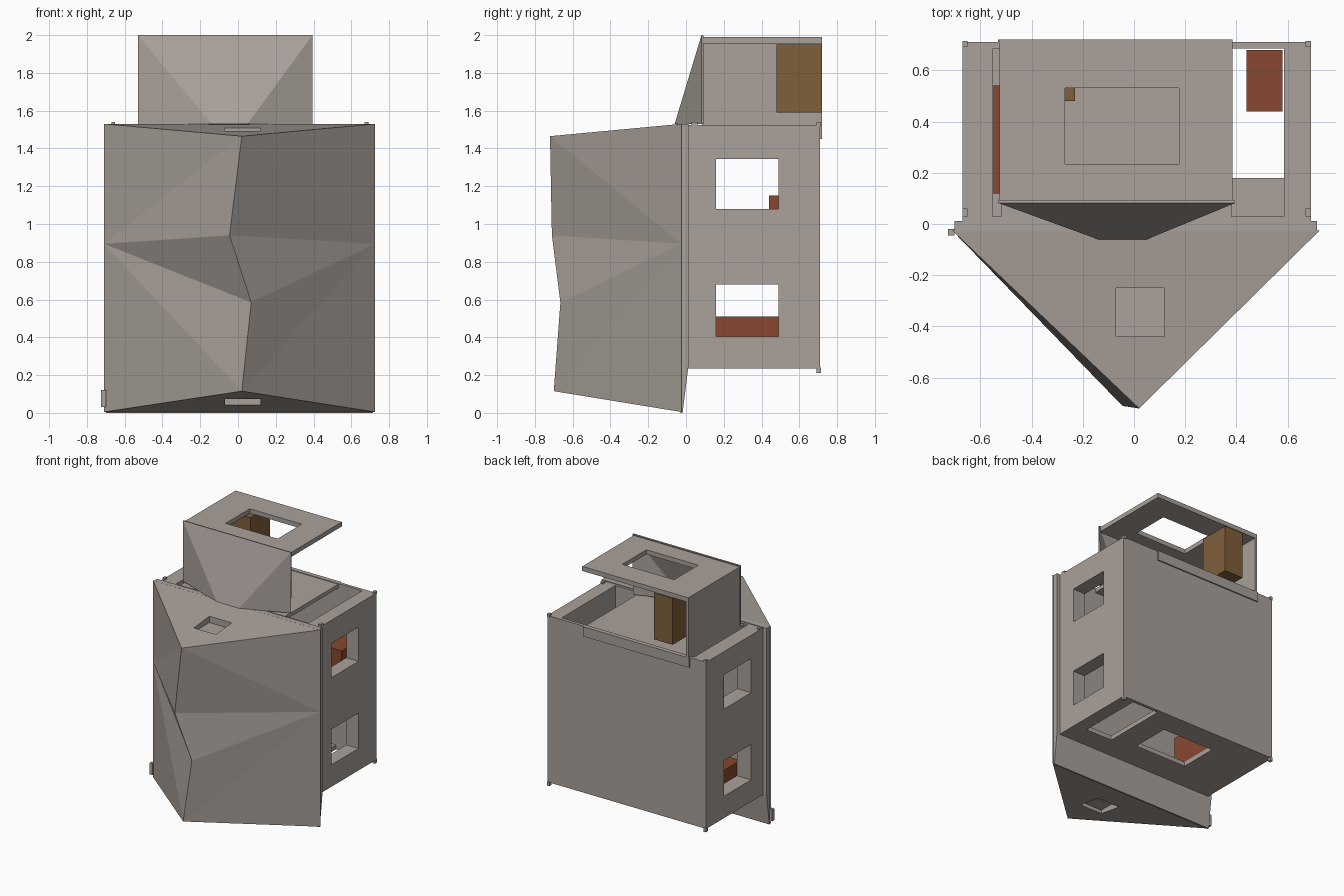
import bpy, bmesh
from mathutils import Vector

if "Cube" in bpy.data.objects:
    bpy.data.objects.remove(bpy.data.objects["Cube"])


def material(name, rgb):
    m = bpy.data.materials.new(name)
    m.diffuse_color = (*rgb, 1)
    m.use_nodes = True
    m.node_tree.nodes["Principled BSDF"].inputs["Base Color"].default_value = m.diffuse_color
    return m


STONE = material("warm_grey_stone", (0.40, 0.355, 0.325))
RUST = material("rust_orange", (0.25, 0.063, 0.029))
BROWN = material("wood_brown", (0.21, 0.115, 0.042))


def mesh_object(name, verts, faces, mat):
    bm = bmesh.new()
    vs = [bm.verts.new(v) for v in verts]
    for f in faces:
        bm.faces.new([vs[i] for i in f])
    bmesh.ops.recalc_face_normals(bm, faces=bm.faces)
    me = bpy.data.meshes.new(name)
    bm.to_mesh(me)
    bm.free()
    me.materials.append(mat)
    ob = bpy.data.objects.new(name, me)
    bpy.context.collection.objects.link(ob)
    return ob


def box(name, x, y, z, mat=STONE):
    verts = [(a, b, c) for a in x for b in y for c in z]
    faces = [(0, 1, 3, 2), (4, 6, 7, 5), (0, 4, 5, 1),
             (2, 3, 7, 6), (0, 2, 6, 4), (1, 5, 7, 3)]
    return mesh_object(name, verts, faces, mat)


def cut(ob, *ranges):
    """Cut box-shaped openings out of an object."""
    for x, y, z in ranges:
        cutter = box("cutter", x, y, z)
        cutter.hide_render = True
        mod = ob.modifiers.new("opening", 'BOOLEAN')
        mod.operation = 'DIFFERENCE'
        mod.solver = 'EXACT'
        mod.object = cutter
        dg = bpy.context.evaluated_depsgraph_get()
        me = bpy.data.meshes.new_from_object(ob.evaluated_get(dg))
        ob.modifiers.clear()
        ob.data = me
        bpy.data.objects.remove(cutter)


# Faceted front facade: zigzag ridge joined to two side edges and a back face
ridge = [(0.02, -0.72, 1.465), (-0.045, -0.71, 0.94), (0.07, -0.665, 0.585), (0.02, -0.70, 0.115)]
left = [(-0.71, -0.025, z) for z in (1.53, 0.895, 0.005)]
right = [(0.725, -0.025, z) for z in (1.53, 0.895, 0.005)]
faces = [(4, 7, 0), (6, 3, 9), (4, 5, 8, 7), (5, 6, 9, 8)]
for t, m, b in ((4, 5, 6), (7, 8, 9)):
    faces += [(t, 0, m), (0, 1, m), (1, 2, m), (2, 3, m), (3, b, m)]
facade = mesh_object("front_facade", ridge + left + right, faces, STONE)
cut(facade, ((-0.07, 0.12), (-0.44, -0.25), (1.46, 1.6)),
    ((-0.07, 0.12), (-0.44, -0.25), (-0.1, 0.10)))

# Backing slab behind the facade, thinner at its foot
profile = [(-0.03, 0), (-0.018, 0), (0.012, 0.24), (0.012, 1.53), (-0.03, 1.53)]
n = len(profile)
verts = [(x, y, z) for x in (-0.70, 0.715) for y, z in profile]
faces = [tuple(range(n)), tuple(range(n, 2 * n))]
faces += [(i, (i + 1) % n, (i + 1) % n + n, i + n) for i in range(n)]
mesh_object("backing_slab", verts, faces, STONE)

# Hollow room with side windows and floor openings
room = box("room", (-0.67, 0.69), (0.005, 0.71), (0.235, 1.525))
cut(room, ((-0.55, 0.585), (0.03, 0.685), (0.27, 1.7)))
cut(room, ((-0.8, 0.8), (0.16, 0.49), (1.08, 1.345)),
    ((-0.8, 0.8), (0.16, 0.49), (0.405, 0.68)),
    ((-0.27, 0.17), (0.23, 0.53), (0.1, 0.35)),
    ((0.36, 0.585), (0.18, 0.685), (0.1, 0.35)))

# Pegs at the corners of the room and the foot of the slab
for x in (-0.66, 0.68):
    box("room_foot", (x - 0.01, x + 0.01), (0.69, 0.715), (0.21, 0.24))
    box("room_clip", (x - 0.01, x + 0.01), (0.69, 0.715), (1.515, 1.54))
    box("front_clip", (x - 0.01, x + 0.01), (0.03, 0.06), (1.515, 1.54))
box("left_latch", (-0.725, -0.70), (-0.045, -0.02), (0.03, 0.12))

# Ceiling slab and the hanging rail behind it
box("ceiling", (-0.52, 0.38), (0.03, 0.71), (1.49, 1.52))
box("back_rail", (-0.53, 0.38), (0.705, 0.72), (1.45, 1.525))

# Raised upper room: left wall, roof with skylight
box("upper_left_wall", (-0.525, -0.505), (0.085, 0.72), (1.515, 1.985))
roof = box("upper_roof", (-0.525, 0.385), (0.085, 0.72), (1.955, 1.99))
cut(roof, ((-0.27, 0.175), (0.235, 0.53), (1.9, 2.1)))

# Folded sloping front of the upper room
verts = [(-0.53, 0.082, 2.0), (0.395, 0.082, 2.0), (-0.53, 0.082, 1.53),
         (-0.14, -0.06, 1.53), (0.05, -0.06, 1.53), (0.395, 0.082, 1.53)]
front = mesh_object("upper_front", verts, [(0, 2, 3), (0, 3, 4, 1), (1, 4, 5)], STONE)
if sum((p.normal.y for p in front.data.polygons)) > 0:
    front.data.flip_normals()
solid = front.modifiers.new("thickness", 'SOLIDIFY')
solid.thickness = 0.012
solid.offset = -1

# Furniture blocks
box("cupboard", (-0.39, -0.23), (0.48, 0.72), (1.59, 1.95), BROWN)
box("lower_block", (-0.55, -0.27), (0.12, 0.54), (0.27, 0.51), RUST)
box("upper_block", (0.44, 0.58), (0.44, 0.68), (0.80, 1.15), RUST)
box("middle_block", (0.0, 0.36), (0.46, 0.68), (0.75, 1.07), RUST)
